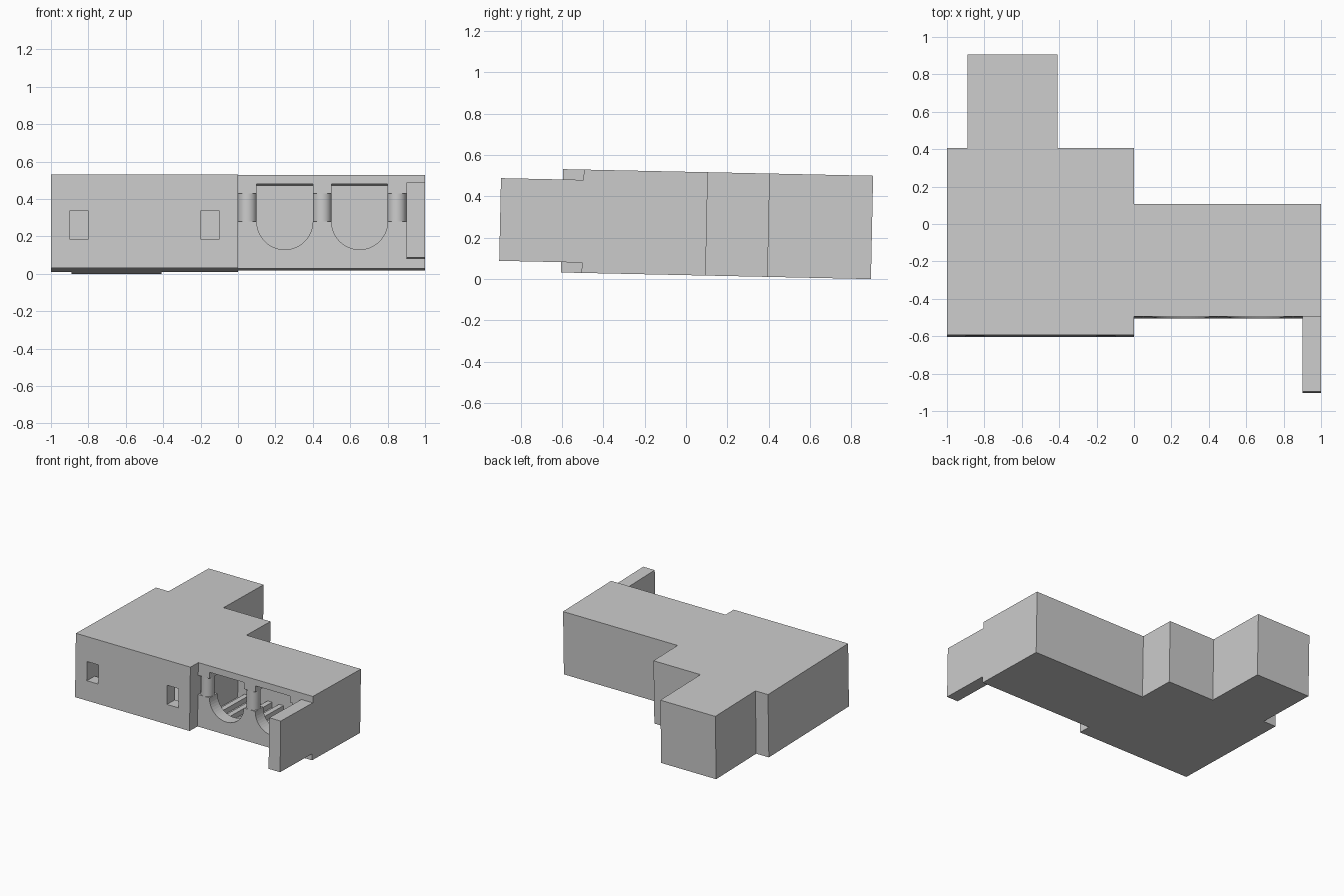
import bpy, bmesh, math
from mathutils import Matrix

if "Cube" in bpy.data.objects:
    bpy.data.objects.remove(bpy.data.objects["Cube"])

grey = bpy.data.materials.new("light_grey")
grey.use_nodes = True
colour = (0.6, 0.6, 0.6, 1)
grey.diffuse_color = colour
grey.node_tree.nodes["Principled BSDF"].inputs["Base Color"].default_value = colour

# The whole building leans slightly towards the back
LEAN = Matrix.Translation((0, -0.005, 0.0192)) @ Matrix.Rotation(-0.0213, 4, 'X')


def finish(name, bm):
    bmesh.ops.recalc_face_normals(bm, faces=bm.faces)
    mesh = bpy.data.meshes.new(name)
    bm.to_mesh(mesh)
    bm.free()
    mesh.materials.append(grey)
    ob = bpy.data.objects.new(name, mesh)
    bpy.context.collection.objects.link(ob)
    ob.matrix_world = LEAN
    return ob


def prism(name, points, shift):
    bm = bmesh.new()
    face = bm.faces.new([bm.verts.new(p) for p in points])
    top = bmesh.ops.extrude_face_region(bm, geom=[face])["geom"]
    bmesh.ops.translate(bm, vec=shift, verts=[v for v in top if isinstance(v, bmesh.types.BMVert)])
    return finish(name, bm)


def box(name, x0, x1, y0, y1, z0, z1):
    return prism(name, [(x0, y0, z0), (x1, y0, z0), (x1, y1, z0), (x0, y1, z0)], (0, 0, z1 - z0))


def cut(target, cutter):
    cutter.hide_render = True
    cutter.hide_viewport = True
    cutter.display_type = 'WIRE'
    mod = target.modifiers.new(cutter.name, 'BOOLEAN')
    mod.operation = 'DIFFERENCE'
    mod.solver = 'EXACT'
    mod.object = cutter


# Main hall, rear annex and side wing as one stepped plan
plan = [(-1, -.6), (0, -.6), (0, -.5), (1, -.5), (1, .1), (0, .1),
        (0, .4), (-.41, .4), (-.41, .9), (-.89, .9), (-.89, .4), (-1, .4)]
building = prism("building", [(x, y, 0) for x, y in plan], (0, 0, 0.5))

# Hollow rooms
cut(building, box("hall_room", -.9, -.1, -.5, .3, .1, .45))
cut(building, box("wing_room", 0, .9, -.4, 0, .05, .45))

# Square windows of the hall
for i, x in enumerate((-.9, -.2)):
    cut(building, box(f"window_cutter_{i}", x, x + .1, -.65, -.45, .155, .305))

# Round-bottomed openings of the wing
for i, x in enumerate((.25, .65)):
    arc = [(x + .15 * math.cos(a), -.55, .25 + .15 * math.sin(a))
           for a in (math.pi + math.pi * k / 24 for k in range(25))]
    arc += [(x + .15, -.55, .45), (x - .15, -.55, .45)]
    cut(building, prism(f"opening_cutter_{i}", arc, (0, .2, 0)))

# Piers between the openings become round columns
for i, x in enumerate((.05, .45, .85)):
    cut(building, box(f"pier_cutter_{i}", x - .05, x + .05, -.55, -.38, .25, .4))
    bm = bmesh.new()
    bmesh.ops.create_cone(bm, cap_ends=True, segments=32, radius1=.05, radius2=.05, depth=.15,
                          matrix=Matrix.Translation((x, -.45, .325)))
    column = finish(f"column_{i}", bm)
    bpy.context.view_layer.objects.active = column
    column.select_set(True)
    bpy.ops.object.shade_smooth_by_angle()
    column.select_set(False)

# Floor slats inside the wing
for i in range(8):
    x = .06 + i * .1
    box(f"floor_slat_{i}", x, x + .04, -.4, 0, .04, .09)

# Projecting arm at the end of the wing
box("end_arm", .9, 1, -.9, -.5, .05, .45)
